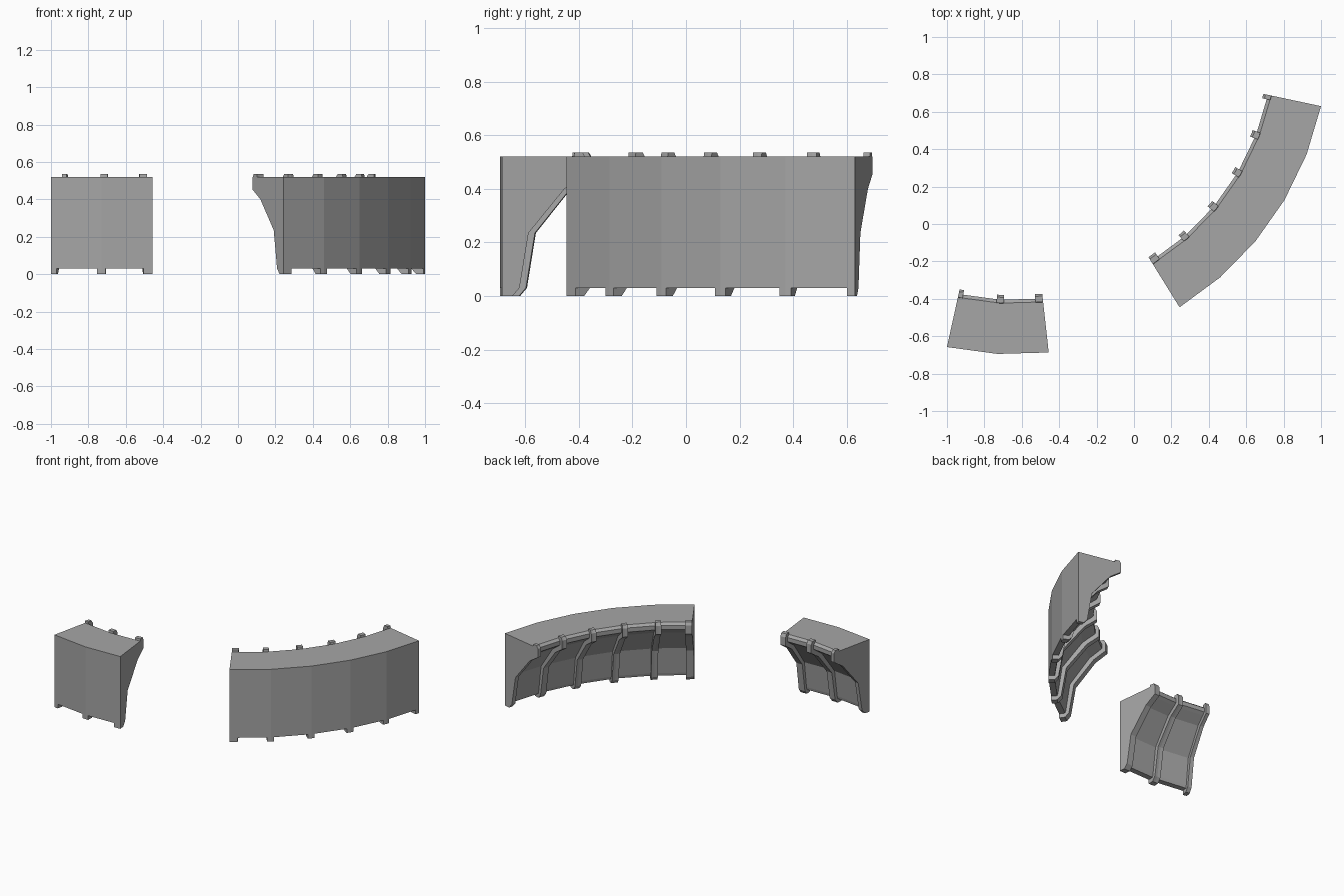
import bpy, bmesh, math
from mathutils import Vector

cube = bpy.data.objects.get("Cube")
if cube:
    bpy.data.objects.remove(cube)

CENTRE = Vector((-0.64, 0.98))
RADIUS = 1.677

# Single stone grey
stone = bpy.data.materials.new("stone_grey")
stone.use_nodes = True
colour = (0.38, 0.38, 0.38, 1)
stone.diffuse_color = colour
stone.node_tree.nodes["Principled BSDF"].inputs["Base Color"].default_value = colour

# Cross-sections: (depth inwards from the outer wall, height)
WALL = [(0, .03), (.04, .03), (.045, .05), (.072, .24), (.205, .415), (.27, .46),
        (.29, .475), (.29, .505), (.272, .52), (0, .52)]
RIB = [(0, 0), (.04, 0), (.066, .03), (.1, .235), (.235, .40), (.315, .453),
       (.315, .515), (.303, .535), (.272, .535), (.268, .50), (.19, .44), (.05, .25), (0, .03)]


def arc_point(arc, t, depth):
    """Point at t segments along a faceted arc, set inwards by depth."""
    start, end, count = arc
    i = min(int(t), count - 1)

    def corner(k):
        a = math.radians(start + (end - start) * k / count)
        return CENTRE + (RADIUS - depth) * Vector((math.cos(a), math.sin(a)))
    return corner(i).lerp(corner(i + 1), t - i)


def sweep(name, arc, profile, stations):
    """Sweep a closed cross-section through stations along an arc."""
    bm = bmesh.new()
    rings = [[bm.verts.new((*arc_point(arc, t, d), z)) for d, z in profile] for t in stations]
    n = len(profile)
    for a, b in zip(rings, rings[1:]):
        for j in range(n):
            k = (j + 1) % n
            bm.faces.new((a[j], a[k], b[k], b[j]))
    bm.faces.new(rings[0])
    bm.faces.new(rings[-1])
    bmesh.ops.recalc_face_normals(bm, faces=bm.faces)
    mesh = bpy.data.meshes.new(name)
    bm.to_mesh(mesh)
    bm.free()
    mesh.materials.append(stone)
    obj = bpy.data.objects.new(name, mesh)
    bpy.context.collection.objects.link(obj)


def build_section(name, arc, first, last):
    count = arc[2]
    # Curved wall block with overhanging top
    sweep(name + "_wall", arc, WALL, range(count + 1))
    # Ribs: flush at both ends, mitred over each corner between
    sweep(name + "_rib_first", arc, RIB, (0, first))
    for k in range(1, count):
        sweep(f"{name}_rib_{k}", arc, RIB, (k - .09, k, k + .08))
    sweep(name + "_rib_last", arc, RIB, (count - last, count))


build_section("short_section", (-102.4, -83.7, 2), .11, .18)
build_section("long_section", (-58.2, -12.05, 5), .2, .11)
